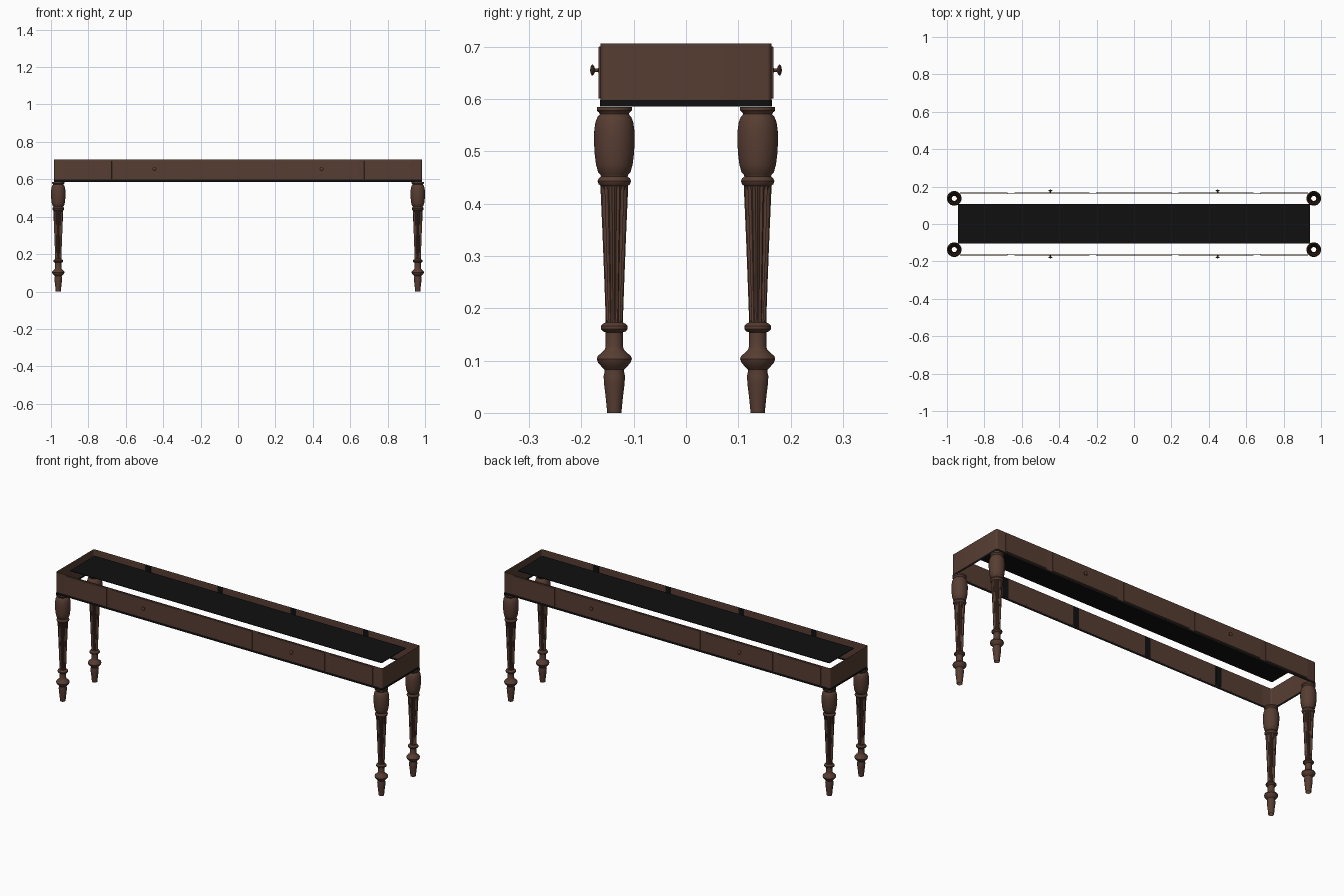
import bpy, bmesh, math
from mathutils import Matrix

if "Cube" in bpy.data.objects:
    bpy.data.objects.remove(bpy.data.objects["Cube"])


def material(name, rgb):
    m = bpy.data.materials.new(name)
    m.diffuse_color = (*rgb, 1)
    m.use_nodes = True
    m.node_tree.nodes["Principled BSDF"].inputs["Base Color"].default_value = m.diffuse_color
    return m


BROWN = material("brown wood", (0.095, 0.047, 0.032))
BLACK = material("black board", (0.005, 0.005, 0.005))


def finish(name, bm, mat, smooth=False, normals=True):
    if normals:
        bmesh.ops.recalc_face_normals(bm, faces=bm.faces)
    me = bpy.data.meshes.new(name)
    bm.to_mesh(me)
    bm.free()
    me.materials.append(mat)
    ob = bpy.data.objects.new(name, me)
    bpy.context.collection.objects.link(ob)
    if smooth:
        bpy.ops.object.select_all(action='DESELECT')
        ob.select_set(True)
        bpy.context.view_layer.objects.active = ob
        bpy.ops.object.shade_smooth_by_angle(angle=math.radians(35))
    return ob


def box(name, x, y, z, mat, bevel=0):
    """Box from (min, max) ranges."""
    bm = bmesh.new()
    c = [(a + b) / 2 for a, b in (x, y, z)]
    s = [abs(b - a) for a, b in (x, y, z)]
    bmesh.ops.create_cube(bm, size=1, matrix=Matrix.Translation(c) @ Matrix.Diagonal((*s, 1)))
    if bevel:
        bmesh.ops.bevel(bm, geom=bm.edges[:], offset=bevel, segments=2, affect='EDGES', profile=0.5)
    return finish(name, bm, mat)


def lathe(bm, profile, n, flute=None):
    """Open turned tube; flute=(z0, z1, count, depth) cuts grooves between z0 and z1."""
    rings = []
    for z, r in profile:
        ring = []
        for i in range(n):
            a = 2 * math.pi * i / n
            k = r
            if flute and flute[0] < z < flute[1]:
                k = r * (1 - flute[3] * (0.5 - 0.5 * math.cos(a * flute[2])))
            ring.append(bm.verts.new((k * math.cos(a), k * math.sin(a), z)))
        rings.append(ring)
    for a, b in zip(rings, rings[1:]):
        for i in range(n):
            j = (i + 1) % n
            bm.faces.new((a[i], a[j], b[j], b[i]))


# Turned legs with fluted shafts, open at both ends
LEG = [(0, .0135), (.03, .0165), (.055, .0195), (.07, .0205), (.079, .0185), (.083, .019),
       (.088, .024), (.096, .031), (.103, .0335), (.109, .0315), (.116, .023), (.121, .0185),
       (.126, .0165), (.154, .0165), (.156, .022), (.160, .0255), (.166, .0255), (.170, .022),
       (.173, .0165), (.18, .0165), (.25, .019), (.34, .0225), (.425, .0262), (.434, .0262),
       (.437, .030), (.443, .032), (.448, .030), (.452, .0255), (.455, .0265), (.460, .031),
       (.475, .035), (.495, .0375), (.52, .039), (.54, .0383), (.556, .036), (.566, .032),
       (.571, .0275), (.574, .029), (.578, .0335), (.585, .0335)]
for sx, xn in ((-1, "left"), (1, "right")):
    for sy, yn in ((-1, "front"), (1, "back")):
        bm = bmesh.new()
        lathe(bm, LEG, 64, (.174, .43, 16, .17))
        ob = finish(f"{yn}_{xn}_leg", bm, BROWN, True)
        ob.location = (sx * .961, sy * .137, 0)


# Thin wall around the apron with rounded corners
def wall(name, hx, hy, rad, z0, z1, mat):
    bm = bmesh.new()
    pts = []
    for q, (sx, sy) in enumerate(((1, 1), (-1, 1), (-1, -1), (1, -1))):
        for k in range(5):
            a = math.pi / 2 * (q + k / 4)
            pts.append((sx * (hx - rad) + rad * math.cos(a), sy * (hy - rad) + rad * math.sin(a)))
    lo = [bm.verts.new((x, y, z0)) for x, y in pts]
    hi = [bm.verts.new((x, y, z1)) for x, y in pts]
    for i in range(len(pts)):
        j = (i + 1) % len(pts)
        bm.faces.new((lo[i], lo[j], hi[j], hi[i]))
    return finish(name, bm, mat, True, normals=False)


wall("apron", .984, .163, .009, .597, .706, BROWN)
wall("lower_trim", .985, .164, .008, .586, .598, BLACK)

# Drawer fronts, inner stiles and knobs on both long sides
PANELS = [(-.93, -.675), (-.64, -.237), (-.203, .203), (.237, .64), (.675, .93)]
KNOB = [(.165, .006), (.167, .006), (.168, .0035), (.174, .0035), (.176, .008),
        (.178, .0105), (.180, .0105), (.182, .007), (.1835, .0005)]
for s, side in ((-1, "front"), (1, "back")):
    for i, (a, b) in enumerate(PANELS):
        box(f"{side}_drawer_face_{i + 1}", (a, b), (s * .1625, s * .1675), (.601, .700), BROWN, .0015)
    for i, (p, q) in enumerate(zip(PANELS, PANELS[1:])):
        box(f"{side}_inner_stile_{i + 1}", (p[1], q[0]), (s * .1615, s * .1625), (.598, .704), BLACK)
    for x in (-.447, .447):
        bm = bmesh.new()
        lathe(bm, KNOB, 20)
        ob = finish(f"{side}_knob", bm, BROWN, True)
        ob.location = (x, 0, .655)
        ob.rotation_euler = (-s * math.pi / 2, 0, 0)

# Narrow black board set level with the top of the apron
box("top_board", (-.94, .94), (-.105, .107), (.700, .703), BLACK)
